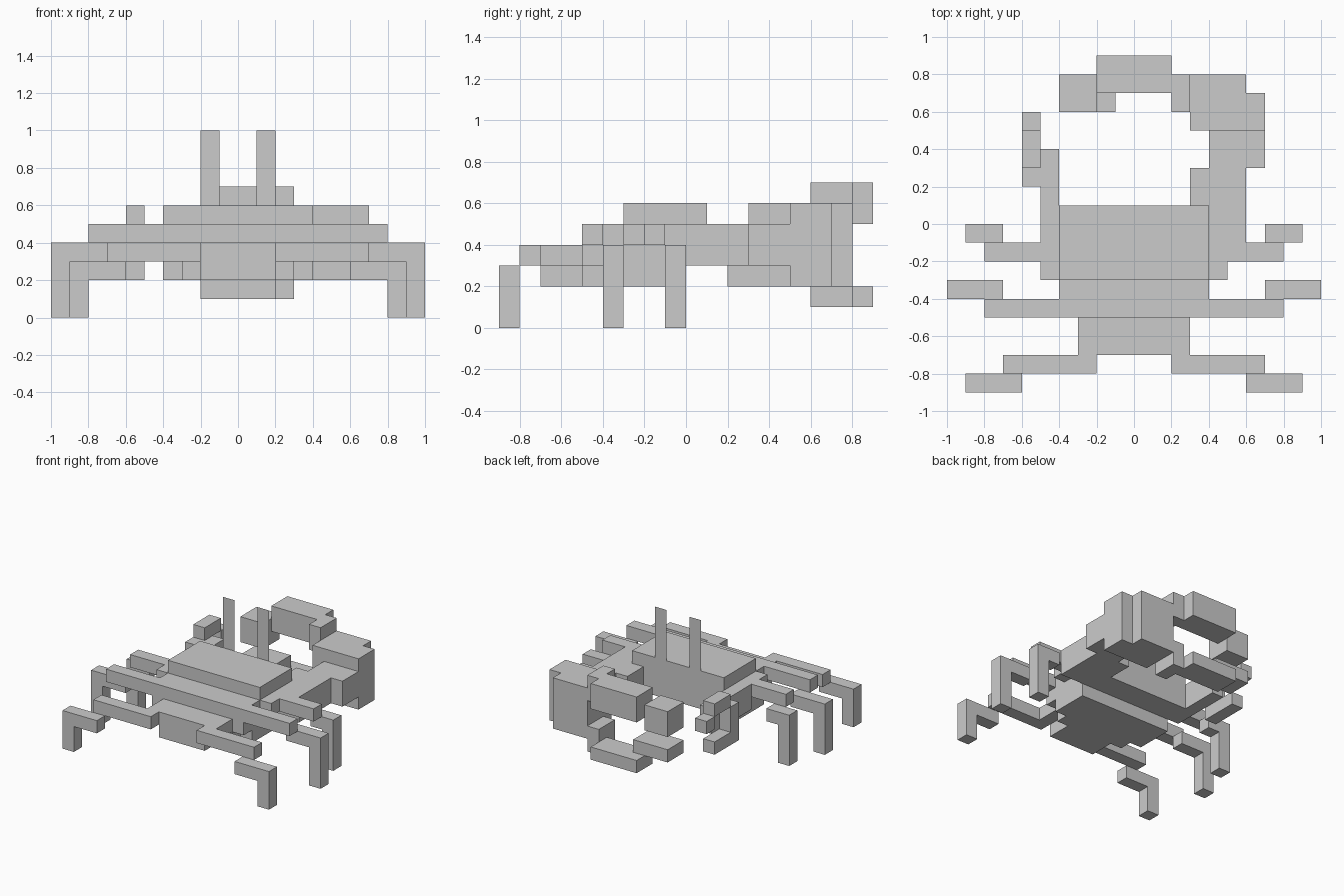
import bpy, bmesh, math

if "Cube" in bpy.data.objects:
    bpy.data.objects.remove(bpy.data.objects["Cube"])

U = 0.1  # size of one building block


def blocks(name, boxes):
    """Closed shell around a union of boxes (x0, x1, y0, y1, z0, z1) in block units."""
    cells = {(x, y, z) for x0, x1, y0, y1, z0, z1 in boxes
             for x in range(x0, x1) for y in range(y0, y1) for z in range(z0, z1)}
    bm = bmesh.new()
    verts = {}

    def vert(p):
        if p not in verts:
            verts[p] = bm.verts.new([c * U for c in p])
        return verts[p]

    for cell in sorted(cells):
        for a in range(3):
            b, c = (a + 1) % 3, (a + 2) % 3
            for s in (-1, 1):
                side = list(cell)
                side[a] += s
                if tuple(side) in cells:
                    continue
                loop = []
                for i, j in ((0, 0), (1, 0), (1, 1), (0, 1)):
                    p = list(cell)
                    p[a] += s > 0
                    p[b] += i
                    p[c] += j
                    loop.append(vert(tuple(p)))
                bm.faces.new(loop if s > 0 else loop[::-1])
    bmesh.ops.dissolve_limit(bm, angle_limit=math.radians(1), verts=bm.verts, edges=bm.edges)
    return finish(name, bm)


def finish(name, bm):
    mesh = bpy.data.meshes.new(name)
    bm.to_mesh(mesh)
    bm.free()
    obj = bpy.data.objects.new(name, mesh)
    bpy.context.collection.objects.link(obj)
    return obj


def mirrored(boxes):
    return [(-b[1], -b[0], *b[2:]) for b in boxes]


# Shell and belly
blocks("body", [
    (-4, 4, -3, 1, 5, 6),     # raised shell
    (-5, 5, -3, -1, 4, 5),    # shell rim
    (-4, 4, -5, 1, 3, 5),     # core
    (-3, 3, -7, -5, 3, 4),    # face
    (-2, 2, -7, -5, 2, 3),    # stepped belly
    (-3, 3, -5, -4, 2, 3),
    (-4, 4, -4, -1, 2, 3),
])

# Three pairs of legs: upper segment, knee, foot
legs = {
    "front_leg": [(2, 7, -8, -7, 3, 4), (6, 9, -9, -8, 2, 3), (8, 9, -9, -8, 0, 3)],
    "middle_leg": [(4, 8, -5, -4, 4, 5), (7, 10, -4, -3, 3, 4), (9, 10, -4, -3, 0, 4)],
    "back_leg": [(5, 8, -2, -1, 4, 5), (7, 9, -1, 0, 3, 4), (8, 9, -1, 0, 0, 4)],
}
for name, boxes in legs.items():
    blocks(name + "_right", boxes)
    blocks(name + "_left", mirrored(boxes))

# Large claw
blocks("large_claw_arm", [(4, 6, -1, 5, 3, 5), (6, 7, 3, 5, 3, 5), (3, 4, 1, 3, 3, 5)])
blocks("large_claw_palm", [(3, 6, 5, 8, 2, 6), (6, 7, 5, 7, 2, 6)])
blocks("large_claw_upper_finger", [(2, 3, 6, 8, 5, 7), (-2, 2, 7, 9, 5, 7), (-4, -2, 6, 8, 4, 6)])
blocks("large_claw_lower_finger", [(2, 3, 6, 8, 1, 3), (-2, 2, 7, 9, 1, 2), (-4, -1, 6, 8, 2, 3)])

# Small claw
blocks("small_claw_arm", [(-5, -4, -1, 4, 3, 5)])
blocks("small_claw", [
    (-6, -5, 2, 3, 2, 5),     # palm
    (-6, -5, 3, 5, 5, 6),     # upper finger
    (-6, -5, 5, 6, 4, 5),     # upper tip
    (-6, -5, 2, 5, 2, 3),     # lower finger
])

# Flat eye stalks standing on the back edge of the shell
for side, x in (("left", -2), ("right", 1)):
    bm = bmesh.new()
    bm.faces.new([bm.verts.new((px * U, 0.1, pz * U))
                  for px, pz in ((x, 6), (x + 1, 6), (x + 1, 10), (x, 10))])
    finish("eye_stalk_" + side, bm)
